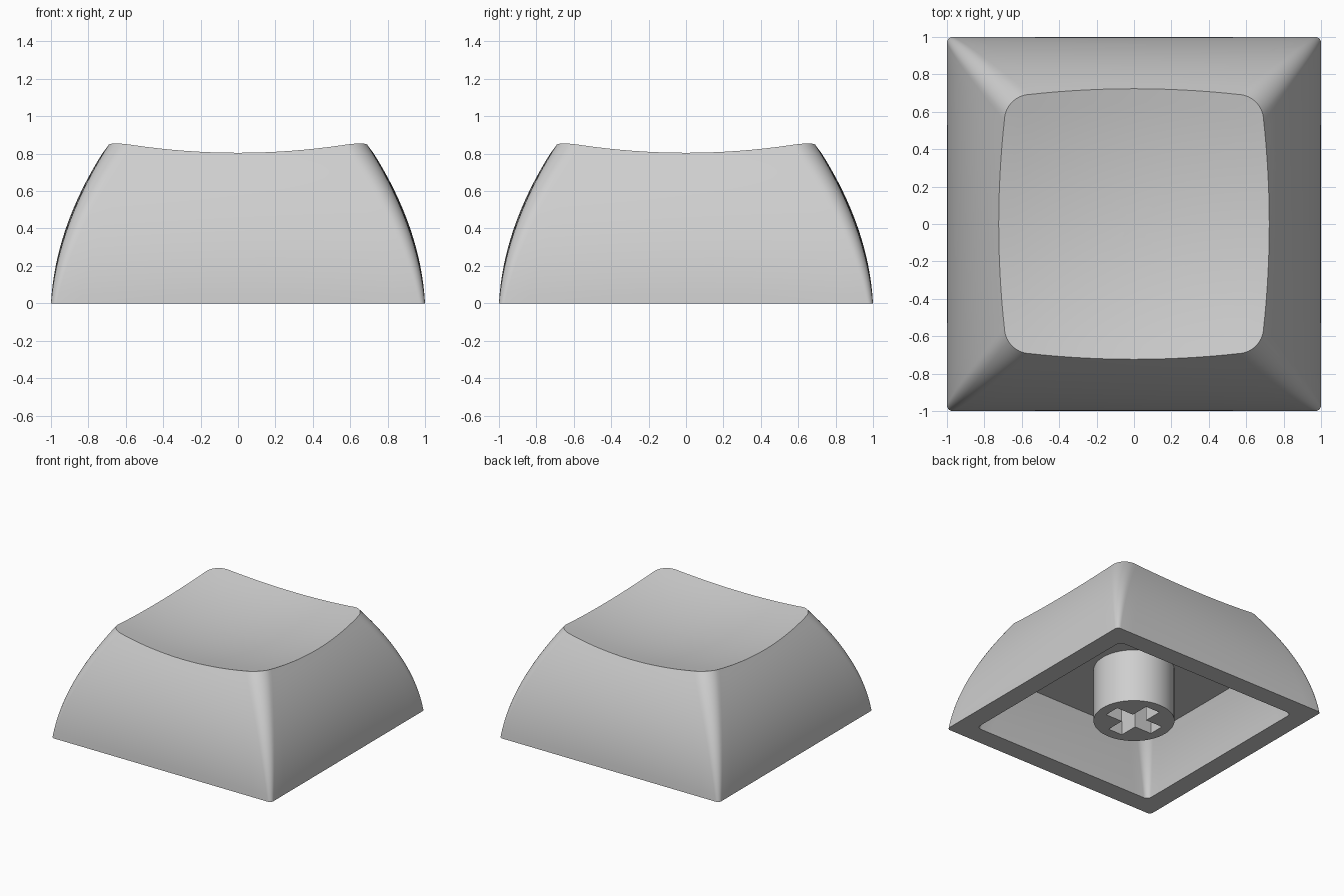
import bpy, bmesh
from math import sin, cos, pi, radians

if "Cube" in bpy.data.objects:
    bpy.data.objects.remove(bpy.data.objects["Cube"], do_unlink=True)

SIDE, ARC = 16, 8          # segments along a side and around a corner
CEILING = 0.44             # height of the flat cavity roof

plastic = bpy.data.materials.new("light grey plastic")
plastic.use_nodes = True
GREY = (0.62, 0.62, 0.62, 1)
plastic.diffuse_color = GREY
plastic.node_tree.nodes["Principled BSDF"].inputs["Base Color"].default_value = GREY


def outline(half, radius, bulge):
    """Rounded square whose sides bow outward by bulge; half is measured mid-side."""
    flat = half - bulge
    core = flat - radius
    quarter = []
    for i in range(SIDE):                       # +x side, walking up y
        y = core * (2 * i / SIDE - 1)
        quarter.append((flat + bulge * (1 - (y / core) ** 2), y))
    for i in range(ARC):                        # corner
        a = pi / 2 * i / ARC
        quarter.append((core + radius * cos(a), core + radius * sin(a)))
    points = []
    for _ in range(4):
        points += quarter
        quarter = [(-y, x) for x, y in quarter]
    return points


def dish(x, y):
    """Height of the shallow spherical top."""
    return 0.725 + (x * x + y * y) / 6.5


def add_ring(bm, coords):
    return [bm.verts.new(c) for c in coords]


def bridge(bm, a, b):
    for i in range(len(a)):
        j = (i + 1) % len(a)
        bm.faces.new((a[i], a[j], b[j], b[i]))


def finish(bm, name):
    bmesh.ops.recalc_face_normals(bm, faces=bm.faces)
    mesh = bpy.data.meshes.new(name)
    bm.to_mesh(mesh)
    bm.free()
    mesh.materials.append(plastic)
    obj = bpy.data.objects.new(name, mesh)
    bpy.context.collection.objects.link(obj)
    bpy.ops.object.select_all(action='DESELECT')
    obj.select_set(True)
    bpy.context.view_layer.objects.active = obj
    bpy.ops.object.shade_smooth_by_angle(angle=radians(30))
    return obj


# Key shell: cavity, rim, curved walls and dished top as one closed skin
bm = bmesh.new()
rings = []
for i in range(6, -1, -1):                      # cavity, roof down to rim
    t = i / 6
    half = 0.84 - 0.05 * t - 0.065 * t * t
    rings.append([(x, y, CEILING * t)
                  for x, y in outline(half, 0.04 + 0.05 * t, 0.005 * t)])

top = outline(0.72, 0.14, 0.03)
for i in range(17):                             # outer walls, rim up to the lip
    t = i / 16
    z = 0.805 * t
    half = 1 - 0.054 * z - 0.36 * z * z
    wall = outline(half, 0.03 + 0.11 * t, 0.03 * t)
    rings.append([(x, y, t * dish(*lip)) for (x, y), lip in zip(wall, top)])

for i in range(9, 0, -1):                       # dished top
    s = i / 10
    rings.append([(x * s, y * s, dish(x * s, y * s)) for x, y in top])

loops = [add_ring(bm, r) for r in rings]
for a, b in zip(loops, loops[1:]):
    bridge(bm, a, b)
bm.faces.new(loops[0])                          # cavity roof
centre = bm.verts.new((0, 0, dish(0, 0)))
last = loops[-1]
for i in range(len(last)):
    bm.faces.new((last[i], last[(i + 1) % len(last)], centre))
finish(bm, "key_shell")

# Stem: round post with a cross-shaped socket
bm = bmesh.new()
circle = [(0.305 * cos(2 * pi * i / 64), 0.305 * sin(2 * pi * i / 64))
          for i in range(64)]
arm, width = 0.22, 0.065
cross = []
corner = [(arm, -width), (arm, width), (width, width)]
for _ in range(4):
    cross += corner
    corner = [(-y, x) for x, y in corner]


def post(points, height):
    low = add_ring(bm, [(x, y, 0) for x, y in points])
    high = add_ring(bm, [(x, y, height) for x, y in points])
    bridge(bm, low, high)
    bm.faces.new(high)
    return [bm.edges.get((low[i], low[i - 1])) for i in range(len(low))]


edges = post(circle, CEILING + 0.02) + post(cross, 0.4)
bmesh.ops.triangle_fill(bm, edges=edges, use_beauty=True, normal=(0, 0, -1))
finish(bm, "stem")
